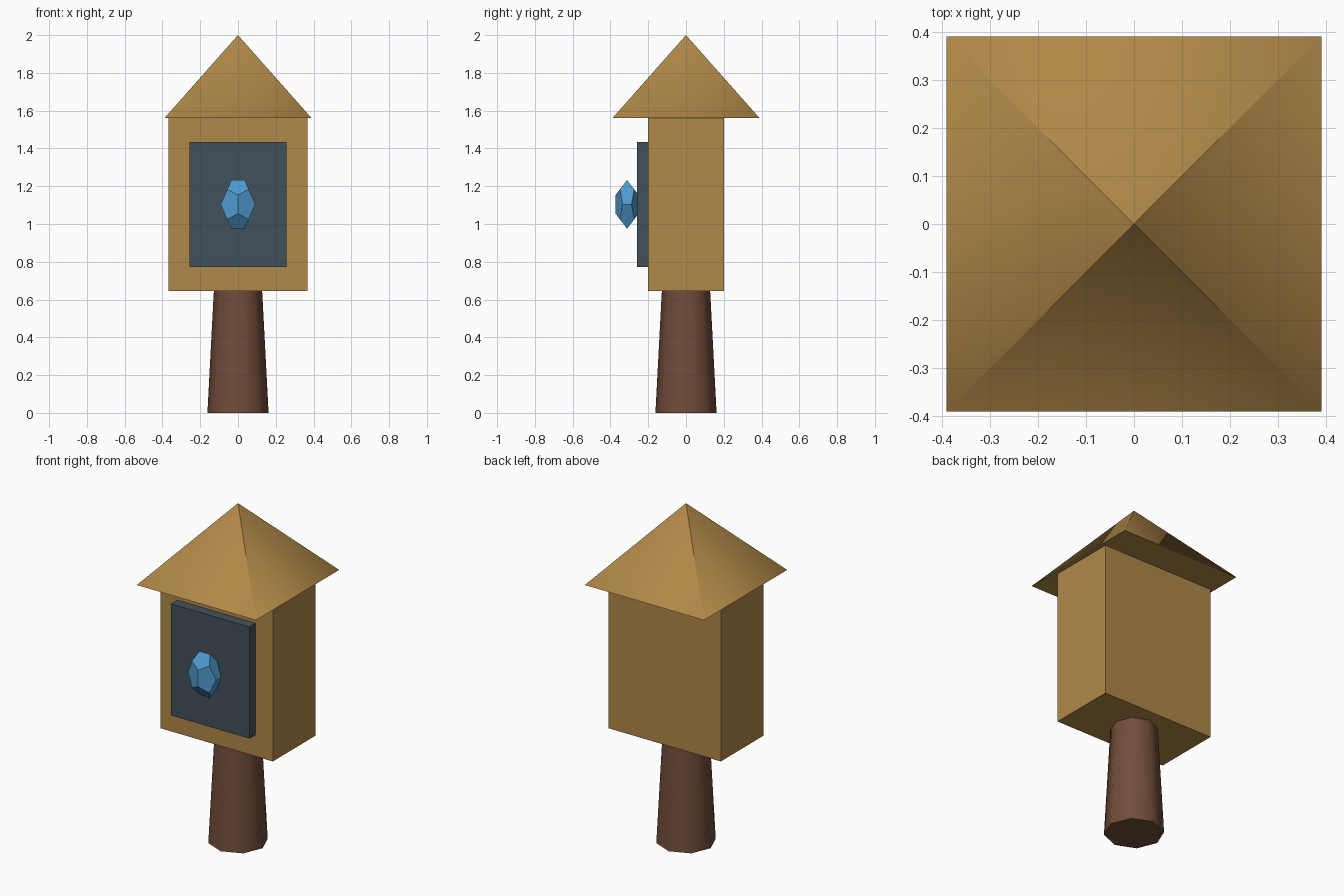
import bpy, bmesh, math
from mathutils import Matrix, Vector

if "Cube" in bpy.data.objects:
    bpy.data.objects.remove(bpy.data.objects["Cube"])


def material(name, rgb):
    m = bpy.data.materials.new(name)
    m.diffuse_color = (*rgb, 1)
    m.use_nodes = True
    m.node_tree.nodes["Principled BSDF"].inputs["Base Color"].default_value = m.diffuse_color
    return m


WOOD = material("golden_wood", (0.434, 0.246, 0.065))
BARK = material("dark_wood", (0.165, 0.075, 0.042))
SLATE = material("slate", (0.055, 0.082, 0.105))
BLUE = material("blue_crystal", (0.08, 0.32, 0.62))


def finish(name, bm, mat):
    bmesh.ops.recalc_face_normals(bm, faces=bm.faces[:])
    mesh = bpy.data.meshes.new(name)
    bm.to_mesh(mesh)
    bm.free()
    mesh.materials.append(mat)
    ob = bpy.data.objects.new(name, mesh)
    bpy.context.collection.objects.link(ob)
    return ob


def box(name, lo, hi, mat):
    bm = bmesh.new()
    lo, hi = Vector(lo), Vector(hi)
    bmesh.ops.create_cube(bm, size=1, matrix=Matrix.Translation((lo + hi) / 2)
                          @ Matrix.Diagonal((*(hi - lo), 1)))
    return finish(name, bm, mat)


def cone(name, sides, r1, r2, z1, z2, mat, turn=0):
    bm = bmesh.new()
    bmesh.ops.create_cone(
        bm, cap_ends=True, segments=sides, radius1=r1, radius2=r2, depth=z2 - z1,
        matrix=Matrix.Translation((0, 0, (z1 + z2) / 2)) @ Matrix.Rotation(turn, 4, 'Z'))
    bmesh.ops.remove_doubles(bm, verts=bm.verts[:], dist=1e-5)
    return finish(name, bm, mat)


# Tapered eight-sided post, smooth around its side
post = cone("post", 8, 0.162, 0.125, 0, 0.70, BARK)
bpy.context.view_layer.objects.active = post
post.select_set(True)
bpy.ops.object.shade_smooth_by_angle(angle=math.radians(60))

# Housing and front panel
box("housing", (-0.368, -0.2, 0.645), (0.368, 0.2, 1.56), WOOD)
box("front_panel", (-0.257, -0.259, 0.773), (0.257, -0.202, 1.434), SLATE)

# Pyramid roof: soft corners at the eaves, crisp at the tip
ROOF_R, ROOF_Z, TIP = 0.39 * math.sqrt(2), 1.56, 2.0
roof = cone("roof", 4, ROOF_R, 0, ROOF_Z, TIP, WOOD, math.pi / 4)
mesh = roof.data
normals = [None] * len(mesh.loops)
for p in mesh.polygons:
    p.use_smooth = True
    for li in p.loop_indices:
        co = mesh.vertices[mesh.loops[li].vertex_index].co
        if p.normal.z < -0.5 or co.z > TIP - 0.01:
            normals[li] = p.normal.copy()
        else:
            normals[li] = Vector((co.x, co.y, ROOF_R * ROOF_R / (TIP - ROOF_Z))).normalized()
mesh.normals_split_custom_set(normals)

# Stretched dodecahedron crystal
PHI = (1 + math.sqrt(5)) / 2
S = (-1, 1)
points = [(x, y, z) for x in S for y in S for z in S]
for a in S:
    for b in S:
        points += [(0, a * PHI, b / PHI), (a / PHI, 0, b * PHI), (a * PHI, b / PHI, 0)]
bm = bmesh.new()
for x, y, z in points:
    bm.verts.new((x * 0.092 / PHI, -0.312 + y * 0.061 / PHI, 1.104 + z * 0.129 / PHI))
bmesh.ops.convex_hull(bm, input=bm.verts[:])
bmesh.ops.dissolve_limit(bm, angle_limit=math.radians(2), verts=bm.verts[:], edges=bm.edges[:])
finish("crystal", bm, BLUE)
